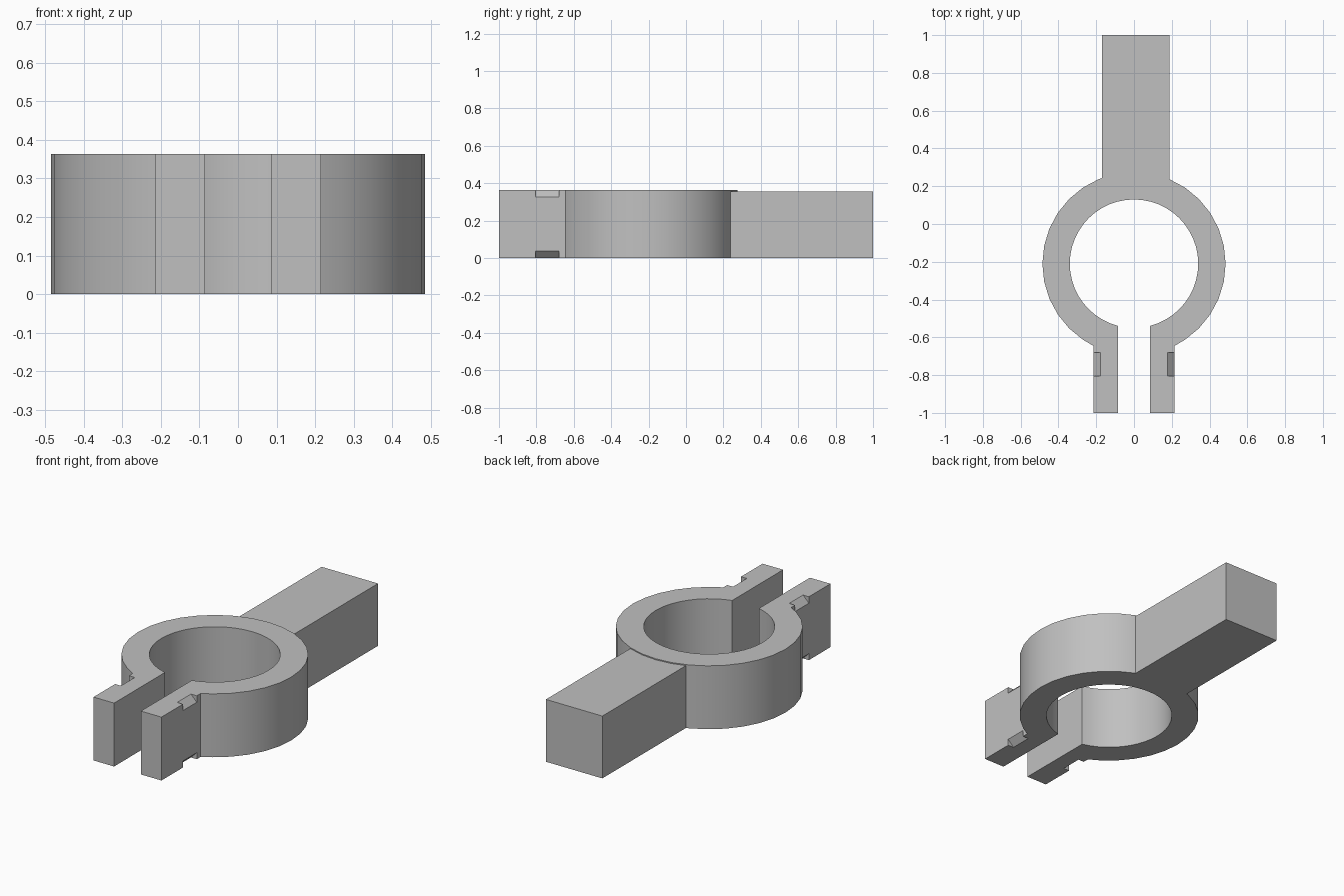
import bpy, bmesh, math

cube = bpy.data.objects.get("Cube")
if cube:
    bpy.data.objects.remove(cube, do_unlink=True)

CY = -0.21                   # ring centre
R_OUT, R_IN = 0.485, 0.34
HEIGHT, ARM_TOP = 0.363, 0.357
GAP, LUG = 0.085, 0.215      # half widths inside and outside the lugs

grey = bpy.data.materials.new("grey")
grey.use_nodes = True
grey.diffuse_color = (0.53, 0.53, 0.53, 1)
grey.node_tree.nodes["Principled BSDF"].inputs["Base Color"].default_value = grey.diffuse_color


def prism(name, outline, direction):
    """Extrude a closed outline of 3D points along a direction."""
    bm = bmesh.new()
    face = bm.faces.new([bm.verts.new(p) for p in outline])
    ext = bmesh.ops.extrude_face_region(bm, geom=[face])
    moved = [g for g in ext["geom"] if isinstance(g, bmesh.types.BMVert)]
    bmesh.ops.translate(bm, verts=moved, vec=direction)
    bmesh.ops.recalc_face_normals(bm, faces=bm.faces)
    mesh = bpy.data.meshes.new(name)
    bm.to_mesh(mesh)
    bm.free()
    mesh.materials.append(grey)
    obj = bpy.data.objects.new(name, mesh)
    bpy.context.collection.objects.link(obj)
    return obj


def half_arc(radius, half_width, segments):
    """Right half of a circle from the back down to the given half width."""
    pts = []
    for i in range(segments // 2 + 1):
        a = math.pi / 2 - i * math.tau / segments
        x, y = radius * math.cos(a), radius * math.sin(a)
        if y > 0 or x > half_width + 0.01:
            pts.append((x, CY + y))
    pts.append((half_width, CY - math.sqrt(radius ** 2 - half_width ** 2)))
    return pts


# Split ring with its two clamp lugs, as one outline
outer = half_arc(R_OUT, LUG, 32) + [(LUG, -1), (GAP, -1)]
inner = half_arc(R_IN, GAP, 48)
left_side = outer + inner[::-1]
right_side = [(-x, y) for x, y in inner[1:] + outer[:0:-1]]
outline = outer + inner[::-1] + right_side
clamp = prism("clamp_ring", [(x, y, 0) for x, y in outline], (0, 0, HEIGHT))

# Handle arm, slightly lower than the ring
arm = prism("handle_arm", [(-0.17, 0.2, 0), (0.187, 0.2, 0), (0.187, 1, 0), (-0.17, 1, 0)],
            (0, 0, ARM_TOP))

# Sloped notches on the outer lug edges, top and bottom
E = 0.02
for side in (-1, 1):
    for level, name, up in ((HEIGHT, "top", 1), (0, "bottom", -1)):
        size = 0.037
        corner = [(LUG - size - E, level + up * E), (LUG + E, level - up * (size + E)),
                  (LUG + E, level + up * E)]
        cutter = prism(f"notch_cutter_{name}_{'left' if side > 0 else 'right'}",
                       [(side * x, -0.805, z) for x, z in corner], (0, 0.125, 0))
        cutter.hide_render = True
        cutter.hide_set(True)
        cut = clamp.modifiers.new("notch", "BOOLEAN")
        cut.operation = "DIFFERENCE"
        cut.solver = "EXACT"
        cut.object = cutter

# Smooth shading on the round walls, sharp corners kept
bpy.ops.object.select_all(action="DESELECT")
for obj in (clamp, arm):
    obj.select_set(True)
bpy.context.view_layer.objects.active = clamp
bpy.ops.object.shade_smooth_by_angle(angle=math.radians(25))
